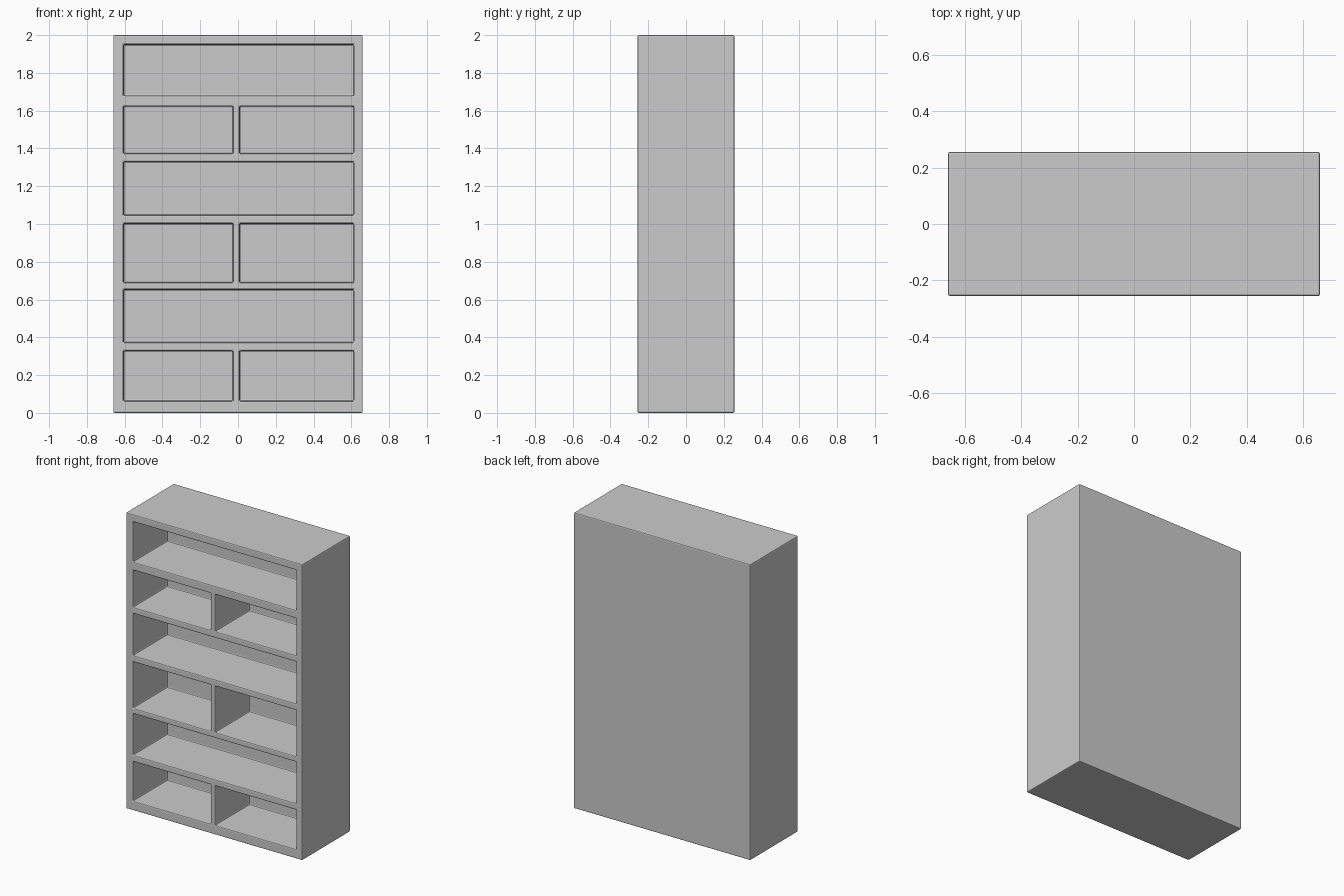
import bpy, bmesh
from mathutils import Matrix, Vector

if "Cube" in bpy.data.objects:
    bpy.data.objects.remove(bpy.data.objects["Cube"])

W, D, H = 1.32, 0.512, 2.0     # outer size
DEPTH = 0.365                  # recess depth of compartments
B = 0.007                      # edge bevel
LEFT, RIGHT = -0.613, 0.62     # inner width between side walls
MID_L, MID_R = -0.02, 0.001    # central divider faces

# compartment rows from top: (bottom, top, is split in two)
ROWS = [(1.672, 1.957, False), (1.366, 1.63, True), (1.04, 1.337, False),
        (0.684, 1.01, True), (0.366, 0.66, False), (0.056, 0.336, True)]


def add_box(bm, lo, hi):
    lo, hi = Vector(lo), Vector(hi)
    mat = Matrix.Translation((lo + hi) / 2) @ Matrix.Diagonal((*(hi - lo), 1))
    bmesh.ops.create_cube(bm, size=1, matrix=mat)


def make_object(name, boxes):
    bm = bmesh.new()
    for lo, hi in boxes:
        add_box(bm, lo, hi)
    mesh = bpy.data.meshes.new(name)
    bm.to_mesh(mesh)
    bm.free()
    obj = bpy.data.objects.new(name, mesh)
    bpy.context.collection.objects.link(obj)
    return obj


# solid case
case = make_object("bookcase", [((-W/2, -D/2, 0), (W/2, D/2, H))])

# compartment cutters, slightly smaller than the bevelled rims
holes = []
for z0, z1, split in ROWS:
    spans = [(LEFT, MID_L), (MID_R, RIGHT)] if split else [(LEFT, RIGHT)]
    for x0, x1 in spans:
        holes.append(((x0 + B, -D/2 - 0.1, z0 + B), (x1 - B, -D/2 + DEPTH, z1 - B)))
cutter = make_object("compartment_cutter", holes)
cutter.hide_render = True
cutter.hide_viewport = False
cutter.display_type = 'WIRE'

# carve compartments, then soften every edge
cut = case.modifiers.new("compartments", 'BOOLEAN')
cut.operation = 'DIFFERENCE'
cut.solver = 'EXACT'
cut.object = cutter
bev = case.modifiers.new("edge_bevel", 'BEVEL')
bev.width = B
bev.segments = 2
bev.limit_method = 'ANGLE'

# bake the result and drop the cutter
bpy.context.view_layer.update()
deps = bpy.context.evaluated_depsgraph_get()
baked = bpy.data.meshes.new_from_object(case.evaluated_get(deps))
case.modifiers.clear()
case.data = baked
bpy.data.objects.remove(cutter)
